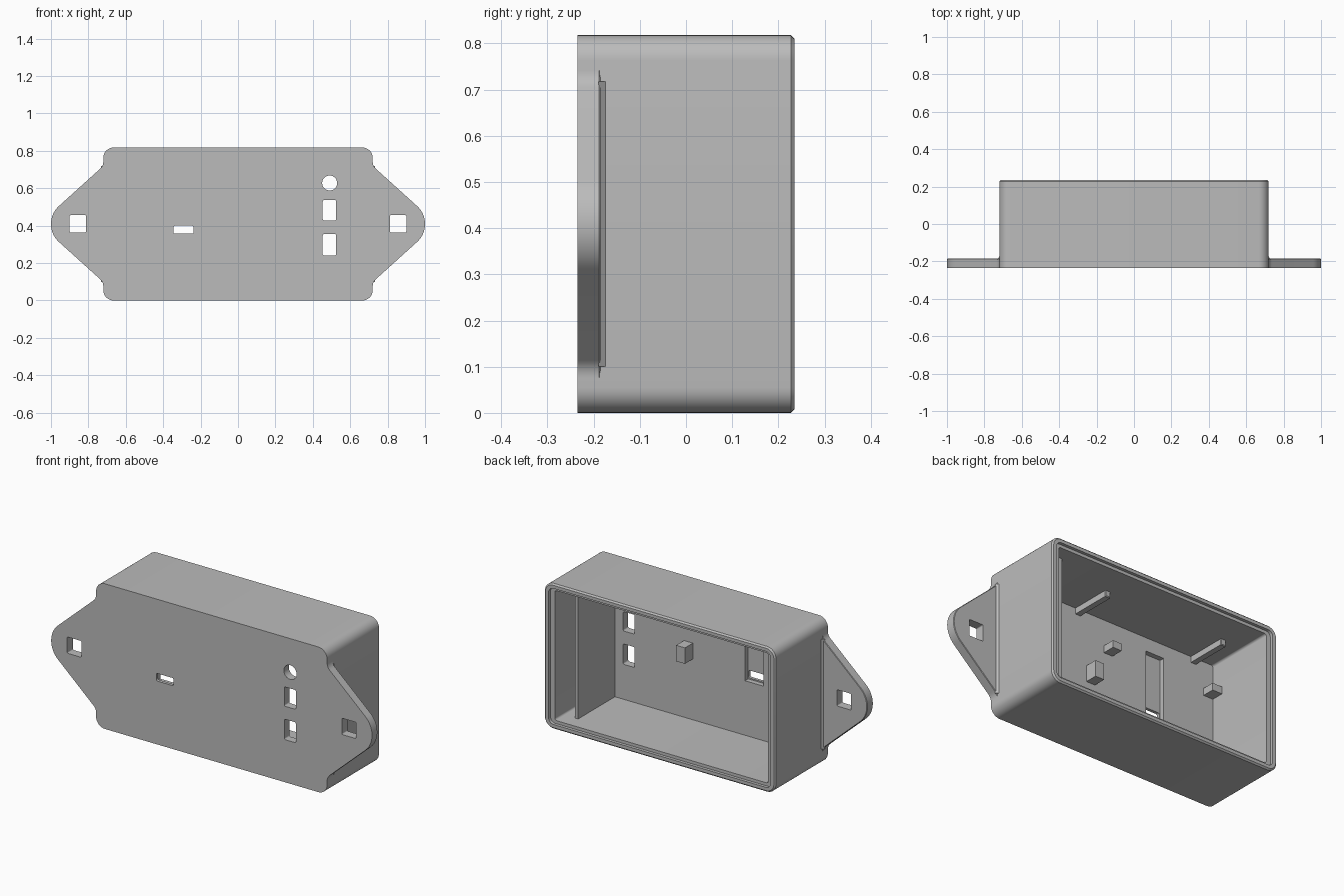
import bpy
import bmesh
from math import cos, sin, pi, radians
from mathutils import Vector

if "Cube" in bpy.data.objects:
    bpy.data.objects.remove(bpy.data.objects["Cube"], do_unlink=True)

FRONT, BACK = -0.235, 0.235
HALF_W, HEIGHT = 0.72, 0.818
MID = HEIGHT / 2
FLOOR = -0.19                      # inner face of the front panel
IN_X, IN_LOW, IN_TOP = 0.665, 0.043, 0.775

grey = bpy.data.materials.new("plain_grey")
grey.use_nodes = True
colour = (0.5, 0.5, 0.5, 1)
grey.diffuse_color = colour
grey.node_tree.nodes["Principled BSDF"].inputs["Base Color"].default_value = colour


def arc(cx, cz, r, start, end, steps=8):
    angles = [radians(start + (end - start) * i / steps) for i in range(steps + 1)]
    return [(cx + r * cos(a), cz + r * sin(a)) for a in angles]


def rounded(x0, x1, z0, z1, r):
    if r == 0:
        return [(x0, z0), (x1, z0), (x1, z1), (x0, z1)]
    return (arc(x1 - r, z1 - r, r, 0, 90) + arc(x0 + r, z1 - r, r, 90, 180)
            + arc(x0 + r, z0 + r, r, 180, 270) + arc(x1 - r, z0 + r, r, 270, 360))


def prism(name, outline, y0, y1, chamfer=0):
    """Extrude an x-z outline from y0 to y1, with an optional chamfer at y1."""
    bm = bmesh.new()
    face = bm.faces.new([bm.verts.new((x, y0, z)) for x, z in outline])
    out = bmesh.ops.extrude_face_region(bm, geom=[face])["geom"]
    far = [v for v in out if isinstance(v, bmesh.types.BMVert)]
    bmesh.ops.translate(bm, verts=far, vec=Vector((0, y1 - y0, 0)))
    if chamfer:
        rim = [e for e in bm.edges if all(v in far for v in e.verts)]
        bmesh.ops.bevel(bm, geom=rim, offset=chamfer, segments=1,
                        affect='EDGES', clamp_overlap=True)
    bmesh.ops.recalc_face_normals(bm, faces=bm.faces)
    mesh = bpy.data.meshes.new(name)
    bm.to_mesh(mesh)
    bm.free()
    mesh.materials.append(grey)
    obj = bpy.data.objects.new(name, mesh)
    bpy.context.collection.objects.link(obj)
    return obj


def activate(obj):
    bpy.ops.object.select_all(action='DESELECT')
    obj.select_set(True)
    bpy.context.view_layer.objects.active = obj


def cut(obj, outline, y0, y1):
    cutter = prism("cutter", outline, y0, y1)
    cutter.hide_render = True
    mod = obj.modifiers.new("cut", 'BOOLEAN')
    mod.operation, mod.solver, mod.object = 'DIFFERENCE', 'EXACT', cutter
    activate(obj)
    bpy.ops.object.modifier_apply(modifier=mod.name)
    bpy.data.objects.remove(cutter, do_unlink=True)


def smooth(obj):
    activate(obj)
    bpy.ops.object.shade_smooth_by_angle(angle=radians(30))


# Hollow case, open at the back, with a stepped rim
case = prism("case", rounded(-HALF_W, HALF_W, 0, HEIGHT, 0.055), FRONT, BACK, 0.008)
cut(case, rounded(-IN_X, IN_X, IN_LOW, IN_TOP, 0.012), FLOOR, 0.3)
cut(case, rounded(-0.692, 0.692, 0.026, HEIGHT - 0.026, 0.03), 0.218, 0.3)

# Openings in the front panel
cut(case, rounded(-0.35, -0.235, 0.35, 0.70, 0), -0.218, -0.1)
for x0, x1, z0, z1, r in ((-0.345, -0.238, 0.357, 0.40, 0.008),
                          (0.453, 0.525, 0.428, 0.537, 0.008),
                          (0.453, 0.525, 0.24, 0.355, 0.008),
                          (0.45, 0.53, 0.588, 0.668, 0.0399)):
    cut(case, rounded(x0, x1, z0, z1, r), -0.3, -0.1)
smooth(case)

# Mounting ears: a concave fillet, a straight slope and a round tip
upper = ([(0.69, 0.745), (0.72, 0.745)] + arc(0.77, 0.742, 0.05, 180, 229, 5)
         + arc(0.87, MID, 0.13, 49, 0, 10))
half_outline = upper + [(x, HEIGHT - z) for x, z in reversed(upper[:-1])]
for side, label in ((1, "left"), (-1, "right")):
    ear = prism(label + "_ear", [(side * x, z) for x, z in half_outline],
                FRONT, -0.185, 0.006)
    hole = sorted((side * 0.812, side * 0.90))
    cut(ear, rounded(*hole, 0.364, 0.456, 0.006), -0.3, -0.1)
    smooth(ear)
    # Small chamfer strip where the ear meets the case
    wedge = prism(label + "_ear_fillet",
                  rounded(*sorted((side * 0.71, side * 0.733)), 0.1, HEIGHT - 0.1, 0),
                  -0.19, -0.174)
    for v in wedge.data.vertices:
        if v.co.y > -0.18 and abs(v.co.x) > 0.72:
            v.co.x = side * 0.72

# Thin inner partition beside the switch openings
prism("partition", rounded(0.576, 0.596, IN_LOW - 0.01, IN_TOP + 0.01, 0), FLOOR - 0.01, 0.138)

# Ribs under the top wall
for i, x in enumerate((0.2, -0.54)):
    prism(f"top_rib_{i + 1}", rounded(x - 0.016, x + 0.016, 0.742, IN_TOP + 0.01, 0),
          FLOOR - 0.01, 0.04, 0.004)

# Support blocks on the inside of the front panel
for name, x, z, w, h in (("tall_block", 0.118, 0.43, 0.055, 0.09),
                         ("inner_block", 0.006, 0.61, 0.055, 0.04),
                         ("side_block", -0.635, 0.605, 0.06, 0.04)):
    prism(name, rounded(x - w / 2, x + w / 2, z - h / 2, z + h / 2, 0), FLOOR - 0.01, -0.12)
